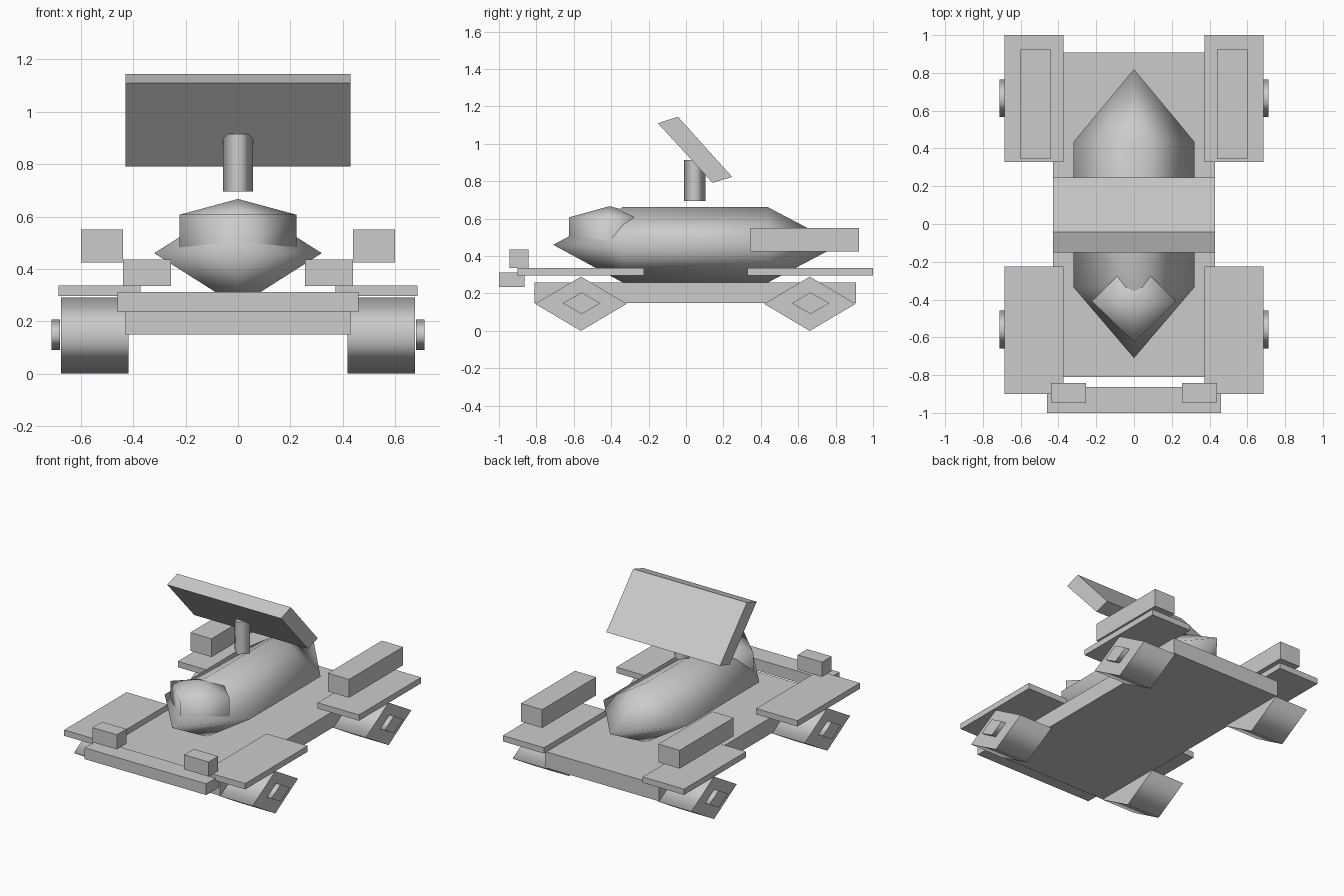
import bpy, bmesh
from mathutils import Vector

if "Cube" in bpy.data.objects:
    bpy.data.objects.remove(bpy.data.objects["Cube"])

grey = bpy.data.materials.new("plain grey")
grey.diffuse_color = (0.6, 0.6, 0.6, 1)
grey.use_nodes = True
grey.node_tree.nodes["Principled BSDF"].inputs["Base Color"].default_value = grey.diffuse_color


def finish(name, bm, smooth=False):
    bmesh.ops.recalc_face_normals(bm, faces=bm.faces[:])
    for f in bm.faces:
        f.smooth = smooth
    me = bpy.data.meshes.new(name)
    bm.to_mesh(me)
    bm.free()
    me.materials.append(grey)
    ob = bpy.data.objects.new(name, me)
    bpy.context.collection.objects.link(ob)
    return ob


def box(name, x, y, z):
    """Box from (min, max) pairs."""
    bm = bmesh.new()
    bmesh.ops.create_cube(bm, size=1)
    for v in bm.verts:
        v.co = Vector([(a + b) / 2 + c * (b - a) for c, (a, b) in zip(v.co, (x, y, z))])
    return finish(name, bm)


def diamond_loft(name, axis, centre, stations, smooth=True):
    """Four-sided smooth solid along an axis; stations are (position, half_a, half_b).
    A zero size makes a point, other ends get flat caps with sharp rims."""
    a, b = [i for i in range(3) if i != axis]
    bm = bmesh.new()
    rings = []
    for pos, ra, rb in stations:
        ring = []
        for ca, cb in ((1, 0), (0, 1), (-1, 0), (0, -1)) if ra else ((0, 0),):
            co = Vector(centre)
            co[axis] = pos
            co[a] += ca * ra
            co[b] += cb * rb
            ring.append(bm.verts.new(co))
        rings.append(ring)
    for lo, hi in zip(rings, rings[1:]):
        for i in range(4):
            j = (i + 1) % 4
            quad = [lo[i % len(lo)], lo[j % len(lo)], hi[j % len(hi)], hi[i % len(hi)]]
            bm.faces.new(list(dict.fromkeys(quad)))
    for ring in (rings[0], rings[-1]):
        if len(ring) == 4:
            cap = bm.faces.new(ring)
            for e in cap.edges:
                e.smooth = False
    return finish(name, bm, smooth)


# Chassis and front bumper
box("chassis", (-0.43, 0.43), (-0.81, 0.908), (0.15, 0.26))
box("front_bumper", (-0.46, 0.46), (-1.0, -0.863), (0.235, 0.312))

# Hull with pointed ends, and the cabin set into its nose
diamond_loft("hull", 1, (0, 0, 0.46),
             [(-0.71, 0, 0), (-0.335, 0.32, 0.203), (0.435, 0.32, 0.203), (0.82, 0, 0)])
diamond_loft("cabin", 2, (0, -0.408, 0),
             [(0.46, 0.223, 0.218), (0.607, 0.223, 0.218), (0.667, 0, 0)])

# Mast and slanted panel
diamond_loft("mast", 2, (0, 0.046, 0), [(0.695, 0.057, 0.057), (0.915, 0.057, 0.057)])
bm = bmesh.new()
profile = [(-0.15, 1.11), (-0.043, 1.145), (0.247, 0.823), (0.142, 0.792)]
face = bm.faces.new([bm.verts.new((-0.43, y, z)) for y, z in profile])
ext = bmesh.ops.extrude_face_region(bm, geom=[face])
bmesh.ops.translate(bm, vec=(0.86, 0, 0),
                    verts=[v for v in ext["geom"] if isinstance(v, bmesh.types.BMVert)])
finish("slanted_panel", bm)

# Parts repeated on both sides
for side, s in (("left", -1), ("right", 1)):
    def span(lo, hi):
        return tuple(sorted((s * lo, s * hi)))

    box(f"headlight_{side}", span(0.255, 0.44), (-0.945, -0.842), (0.335, 0.435))
    box(f"rear_pod_{side}", span(0.44, 0.60), (0.343, 0.925), (0.425, 0.55))
    for end, y, fender in (("front", -0.562, (-0.9, -0.225)), ("rear", 0.662, (0.328, 1.0))):
        box(f"{end}_fender_{side}", span(0.373, 0.685), fender, (0.296, 0.336))
        # Diamond wheel and its hub
        diamond_loft(f"{end}_wheel_{side}", 0, (0, y, 0.145),
                     [(x, 0.245, 0.145) for x in span(0.419, 0.676)])
        diamond_loft(f"{end}_hub_{side}", 0, (0, y + 0.004, 0.148),
                     [(x, 0.1, 0.058) for x in span(0.68, 0.713)])
